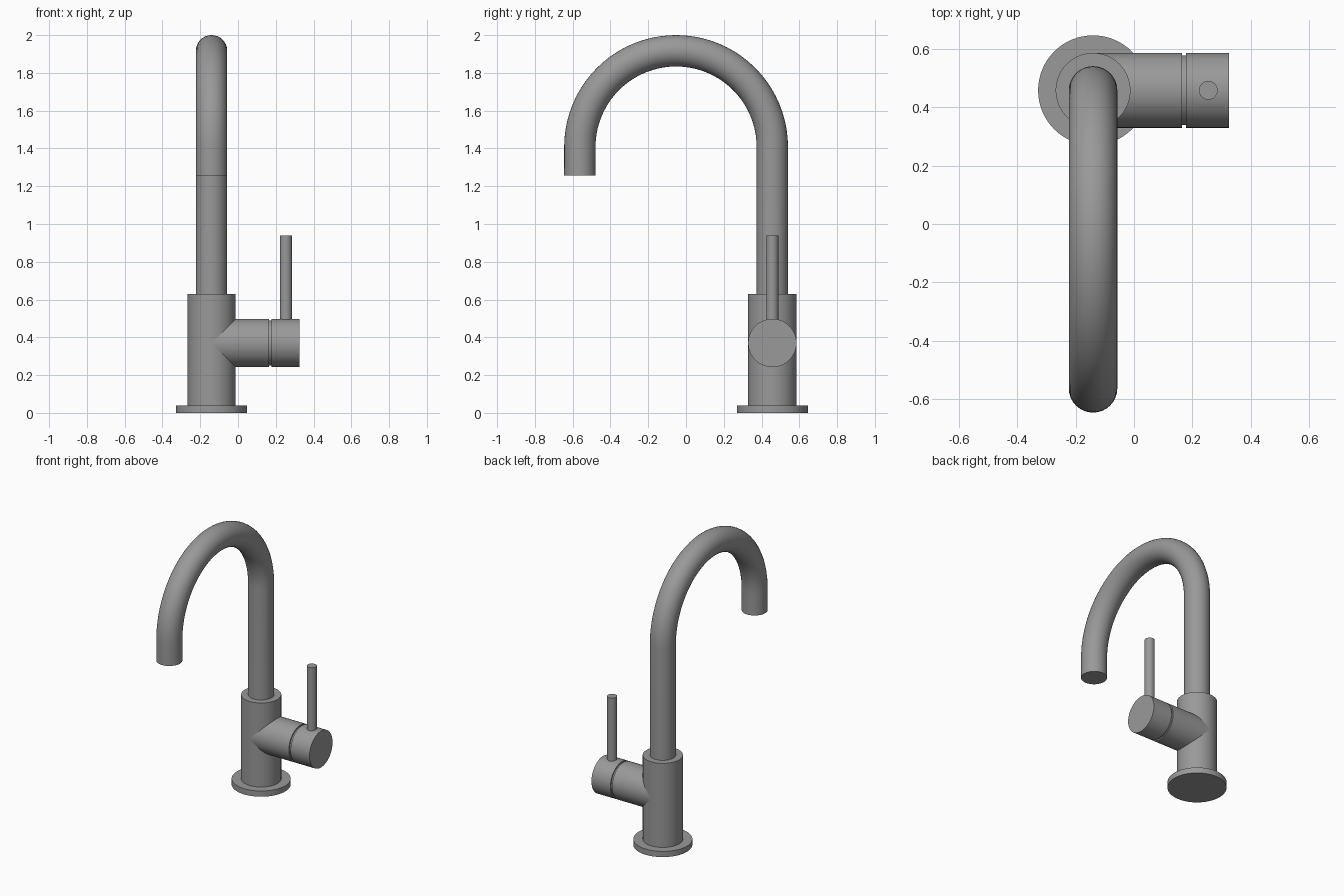
import bpy, bmesh, math
from mathutils import Matrix, Vector

if "Cube" in bpy.data.objects:
    bpy.data.objects.remove(bpy.data.objects["Cube"])

X, Y = -0.14, 0.457          # vertical axis of the tap

metal = bpy.data.materials.new("grey_metal")
metal.diffuse_color = (0.32, 0.32, 0.32, 1)
metal.use_nodes = True
metal.node_tree.nodes["Principled BSDF"].inputs["Base Color"].default_value = metal.diffuse_color


def finish(obj):
    obj.data.materials.clear()
    obj.data.materials.append(metal)
    bpy.ops.object.select_all(action='DESELECT')
    obj.select_set(True)
    bpy.context.view_layer.objects.active = obj
    bpy.ops.object.shade_smooth_by_angle(angle=math.radians(30))


def lathe(name, profile, origin, along_x=False, segs=64):
    """Closed turned part from (radius, height) points, optionally laid along +x."""
    bm = bmesh.new()
    rings = [[bm.verts.new((r * math.cos(2 * math.pi * i / segs),
                            r * math.sin(2 * math.pi * i / segs), h))
              for i in range(segs)] for r, h in profile]
    for a, b in zip(rings, rings[1:]):
        for i in range(segs):
            j = (i + 1) % segs
            bm.faces.new((a[i], a[j], b[j], b[i]))
    bm.faces.new(rings[0][::-1])
    bm.faces.new(rings[-1])
    turn = Matrix.Rotation(math.pi / 2, 4, 'Y') if along_x else Matrix()
    bm.transform(Matrix.Translation(Vector(origin)) @ turn)
    me = bpy.data.meshes.new(name)
    bm.to_mesh(me)
    bm.free()
    obj = bpy.data.objects.new(name, me)
    bpy.context.collection.objects.link(obj)
    finish(obj)


# Base flange and upright body
lathe("base_flange", [(0.188, 0), (0.188, 0.04)], (X, Y, 0))
lathe("body", [(0.128, 0.03), (0.128, 0.63)], (X, Y, 0))

# Side valve with a narrow groove before the rotating cap
R, G = 0.128, 0.119
lathe("side_valve", [(R, 0), (R, 0.305), (G, 0.305), (G, 0.318), (R, 0.318), (R, 0.465)],
      (X, Y, 0.37), along_x=True)

# Lever pin
lathe("lever", [(0.032, 0.45), (0.032, 0.938)], (0.254, Y, 0), segs=32)

# Swan-neck spout: straight riser, half circle, short drop
tube_r, arc_r = 0.083, 0.5095
cy, cz = Y - arc_r, 2 - tube_r - arc_r
path = [(X, Y, 0.6)]
path += [(X, cy + arc_r * math.cos(math.pi * i / 40), cz + arc_r * math.sin(math.pi * i / 40))
         for i in range(41)]
path += [(X, cy - arc_r, 1.258)]
curve = bpy.data.curves.new("spout", 'CURVE')
curve.dimensions = '3D'
curve.bevel_depth = tube_r
curve.bevel_resolution = 14
curve.use_fill_caps = True
spline = curve.splines.new('POLY')
spline.points.add(len(path) - 1)
for p, co in zip(spline.points, path):
    p.co = (*co, 1)
spout = bpy.data.objects.new("spout", curve)
bpy.context.collection.objects.link(spout)
bpy.ops.object.select_all(action='DESELECT')
spout.select_set(True)
bpy.context.view_layer.objects.active = spout
bpy.ops.object.convert(target='MESH')
spout = bpy.context.view_layer.objects.active
# Weld the end caps to the tube
bm = bmesh.new()
bm.from_mesh(spout.data)
bmesh.ops.remove_doubles(bm, verts=bm.verts, dist=0.0005)
bmesh.ops.recalc_face_normals(bm, faces=bm.faces)
bm.to_mesh(spout.data)
bm.free()
finish(spout)
